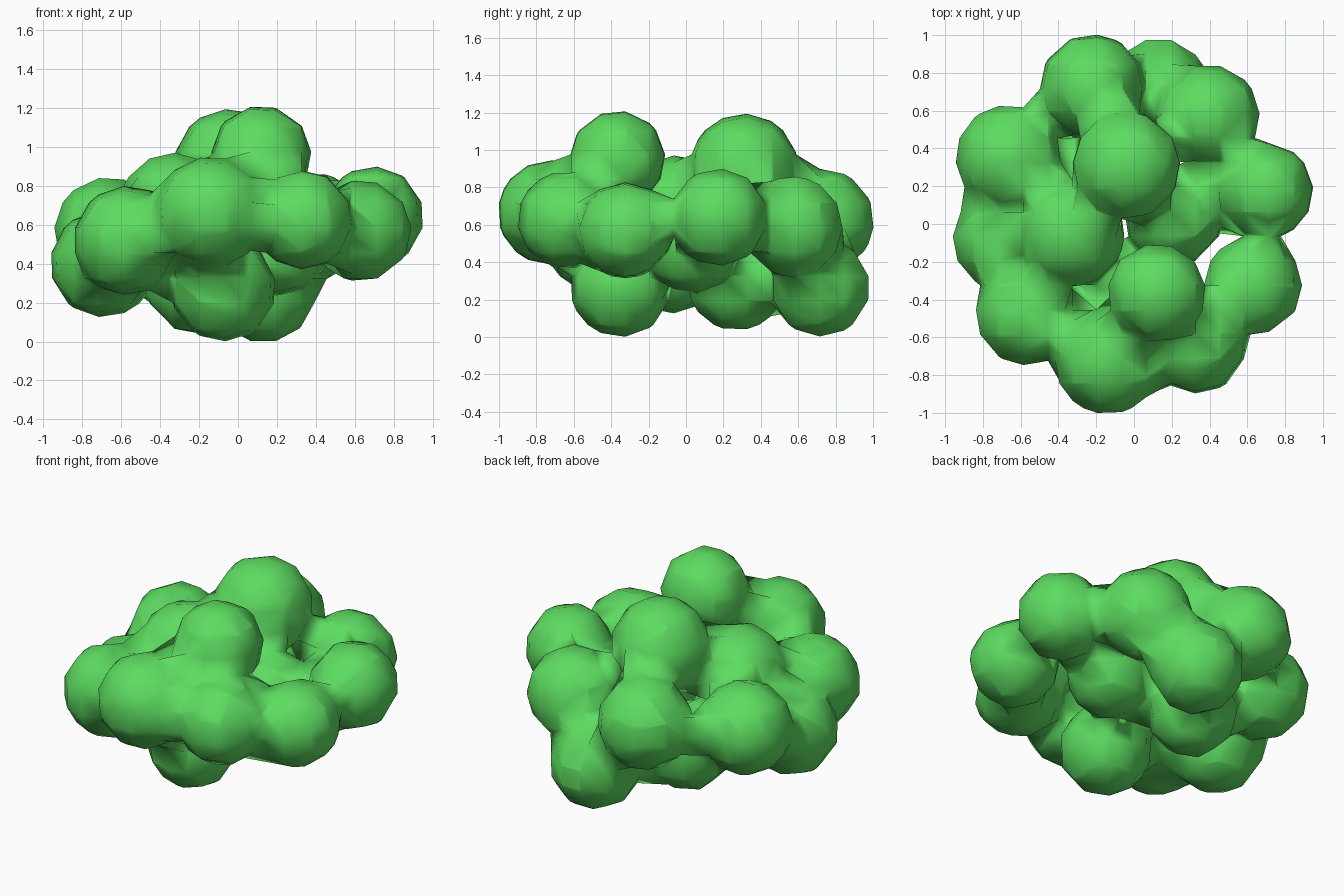
import bpy

cube = bpy.data.objects.get("Cube")
if cube:
    bpy.data.objects.remove(cube, do_unlink=True)

# Single leaf-green material
green = bpy.data.materials.new("leaf_green")
green.use_nodes = True
color = (0.11, 0.72, 0.12, 1.0)
green.diffuse_color = color
bsdf = next(n for n in green.node_tree.nodes if n.type == 'BSDF_PRINCIPLED')
bsdf.inputs["Base Color"].default_value = color

# Clumps: x, y, z, visible radius
outer_ring = [
    (-0.22, 0.725, 0.62, 0.28), (0.39, 0.57, 0.59, 0.275),
    (0.695, 0.175, 0.64, 0.26), (0.63, -0.325, 0.57, 0.26),
    (0.335, -0.64, 0.625, 0.26), (-0.14, -0.725, 0.665, 0.285),
    (-0.565, -0.475, 0.52, 0.28), (-0.665, 0.35, 0.565, 0.28),
    (-0.69, -0.08, 0.40, 0.275),
]
inner = [(-0.33, -0.05, 0.69, 0.28), (0.21, 0.04, 0.50, 0.265)]
crown = [(-0.04, 0.31, 0.905, 0.29), (0.12, -0.365, 0.955, 0.26)]
underside = [(0.13, 0.72, 0.265, 0.27), (-0.075, -0.35, 0.27, 0.27),
             (-0.215, 0.27, 0.30, 0.265)]

# Blend the clumps lightly into one surface with tight creases
STIFFNESS, THRESHOLD = 2.0, 0.04
visible_share = (1 - (THRESHOLD / STIFFNESS) ** (1 / 3)) ** 0.5
field = bpy.data.metaballs.new("clump_field")
field.resolution = field.render_resolution = 0.13
field.threshold = THRESHOLD
for x, y, z, r in outer_ring + inner + crown + underside:
    ball = field.elements.new(type='BALL')
    ball.co = (x, y, z)
    ball.stiffness = STIFFNESS
    ball.radius = r / visible_share
blob = bpy.data.objects.new("clump_field", field)
bpy.context.collection.objects.link(blob)
bpy.context.view_layer.update()
graph = bpy.context.evaluated_depsgraph_get()
mesh = bpy.data.meshes.new_from_object(blob.evaluated_get(graph))
bpy.data.objects.remove(blob, do_unlink=True)

# Foliage mesh, smooth shaded
mesh.name = "foliage"
mesh.materials.clear()
mesh.materials.append(green)
for face in mesh.polygons:
    face.use_smooth = True
foliage = bpy.data.objects.new("foliage", mesh)
bpy.context.collection.objects.link(foliage)
